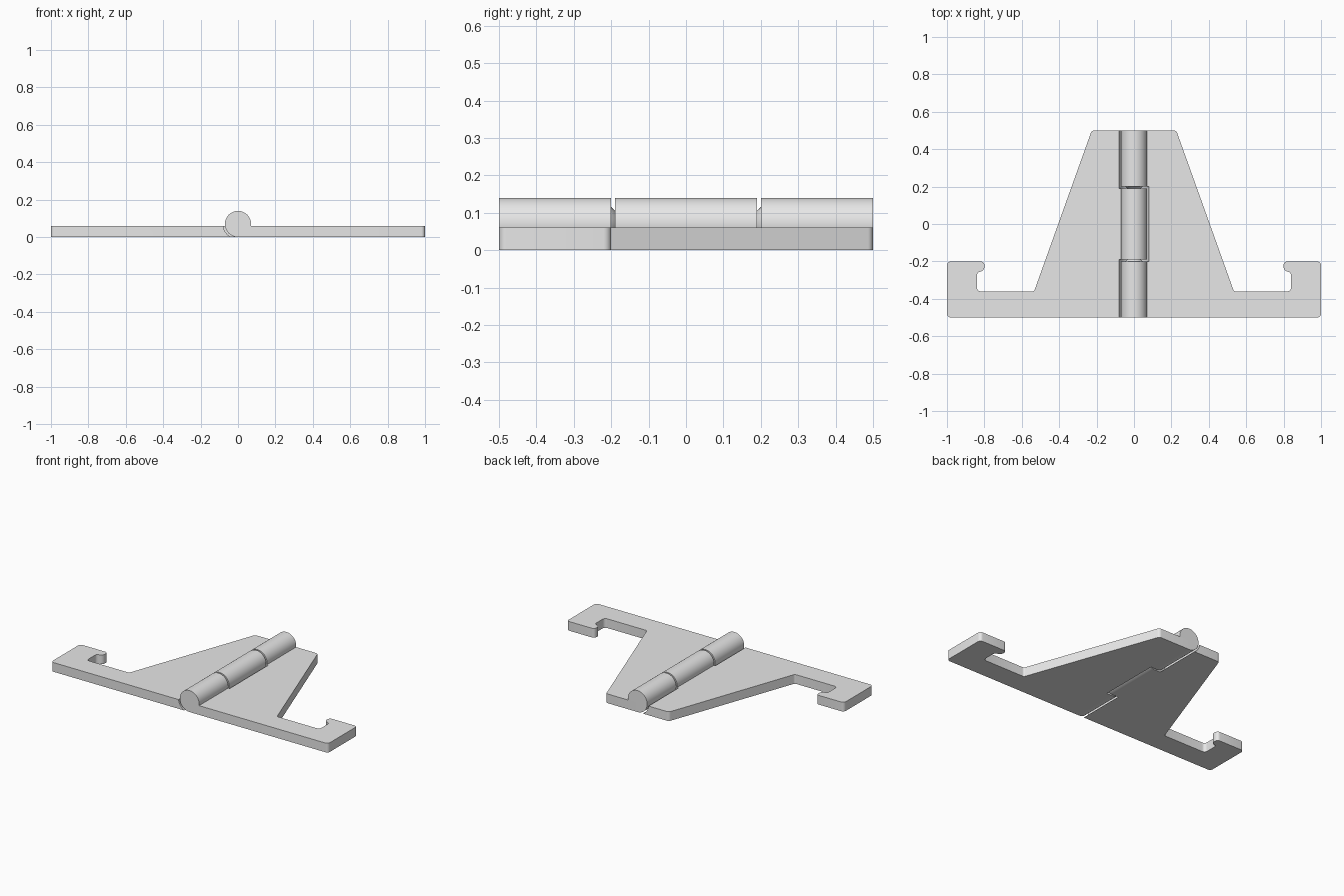
import bpy, bmesh, math
from mathutils import Vector, Matrix

if "Cube" in bpy.data.objects:
    bpy.data.objects.remove(bpy.data.objects["Cube"])

THICK = 0.06          # leaf thickness
AXIS_Z = 0.07         # height of the hinge axis
BARREL_R = 0.07
CLEAR_R = 0.08        # clearance around the barrel

grey = bpy.data.materials.new("light_grey")
grey.diffuse_color = (0.8, 0.8, 0.8, 1)
grey.use_nodes = True
grey.node_tree.nodes["Principled BSDF"].inputs["Base Color"].default_value = grey.diffuse_color


def finish(bm, name):
    bmesh.ops.recalc_face_normals(bm, faces=bm.faces)
    mesh = bpy.data.meshes.new(name)
    bm.to_mesh(mesh)
    bm.free()
    mesh.materials.append(grey)
    obj = bpy.data.objects.new(name, mesh)
    bpy.context.collection.objects.link(obj)
    return obj


def activate(obj):
    bpy.ops.object.select_all(action='DESELECT')
    obj.select_set(True)
    bpy.context.view_layer.objects.active = obj


def smooth(obj):
    activate(obj)
    bpy.ops.object.shade_smooth_by_angle(angle=math.radians(30))


def rounded(corners, steps=5):
    """Replace each (x, y, radius) corner with an arc."""
    out = []
    n = len(corners)
    for i, (x, y, r) in enumerate(corners):
        p = Vector((x, y))
        if r == 0:
            out.append(p)
            continue
        a = (Vector(corners[i - 1][:2]) - p).normalized()
        b = (Vector(corners[(i + 1) % n][:2]) - p).normalized()
        half = a.angle(b) / 2
        centre = p + (a + b).normalized() * r / math.sin(half)
        start = p + a * r / math.tan(half) - centre
        end = p + b * r / math.tan(half) - centre
        for k in range(steps + 1):
            out.append(centre + start.lerp(end, k / steps).normalized() * r)
    return out


def lathe(name, profile, steps=64):
    """Spin (radius, y) points around the hinge axis."""
    bm = bmesh.new()
    vs = [bm.verts.new((0, y, AXIS_Z + r)) for r, y in profile]
    es = [bm.edges.new(pair) for pair in zip(vs, vs[1:])]
    bmesh.ops.spin(bm, geom=vs + es, cent=(0, 0, AXIS_Z), axis=(0, 1, 0),
                   angle=2 * math.pi, steps=steps)
    bmesh.ops.remove_doubles(bm, verts=bm.verts, dist=1e-5)
    return finish(bm, name)


def leaf(name, side, clearances):
    """Hooked plate on one side, relieved where the other leaf's knuckles turn."""
    bm = bmesh.new()
    face = bm.faces.new([bm.verts.new((side * p.x, p.y, 0)) for p in rounded(OUTLINE)])
    top = bmesh.ops.extrude_face_region(bm, geom=[face])["geom"]
    bmesh.ops.translate(bm, vec=(0, 0, THICK),
                        verts=[v for v in top if isinstance(v, bmesh.types.BMVert)])
    obj = finish(bm, name)
    for y0, y1 in clearances:
        cutter = lathe("clearance_cutter", [(0, y0), (CLEAR_R, y0), (CLEAR_R, y1), (0, y1)])
        cutter.hide_render = True
        mod = obj.modifiers.new("clearance", 'BOOLEAN')
        mod.operation = 'DIFFERENCE'
        mod.solver = 'EXACT'
        mod.object = cutter
        activate(obj)
        bpy.ops.object.modifier_apply(modifier=mod.name)
        bpy.data.objects.remove(cutter)
    smooth(obj)


# Half outline: foot bar, hook at the end, tapered tongue
OUTLINE = [(0, -0.5, 0), (1, -0.5, 0.02), (1, -0.2, 0.02), (0.8, -0.2, 0.02),
           (0.8, -0.255, 0.025), (0.84, -0.255, 0.02), (0.84, -0.36, 0.02),
           (0.534, -0.36, 0.015), (0.226, 0.5, 0.02), (0, 0.5, 0)]

leaf("right_leaf", 1, [(-0.2, 0.2)])
leaf("left_leaf", -1, [(-0.55, -0.19), (0.19, 0.55)])

# Outer knuckles with conical pivots
for label, s in (("front", -1), ("back", 1)):
    smooth(lathe(label + "_knuckle", [(0, s * 0.5), (BARREL_R, s * 0.5), (BARREL_R, s * 0.2),
                                      (0.045, s * 0.2), (0, s * 0.155)]))

# Middle knuckle with conical sockets
smooth(lathe("middle_knuckle", [(0, -0.145), (0.045, -0.19), (BARREL_R, -0.19),
                                (BARREL_R, 0.19), (0.045, 0.19), (0, 0.145)]))
